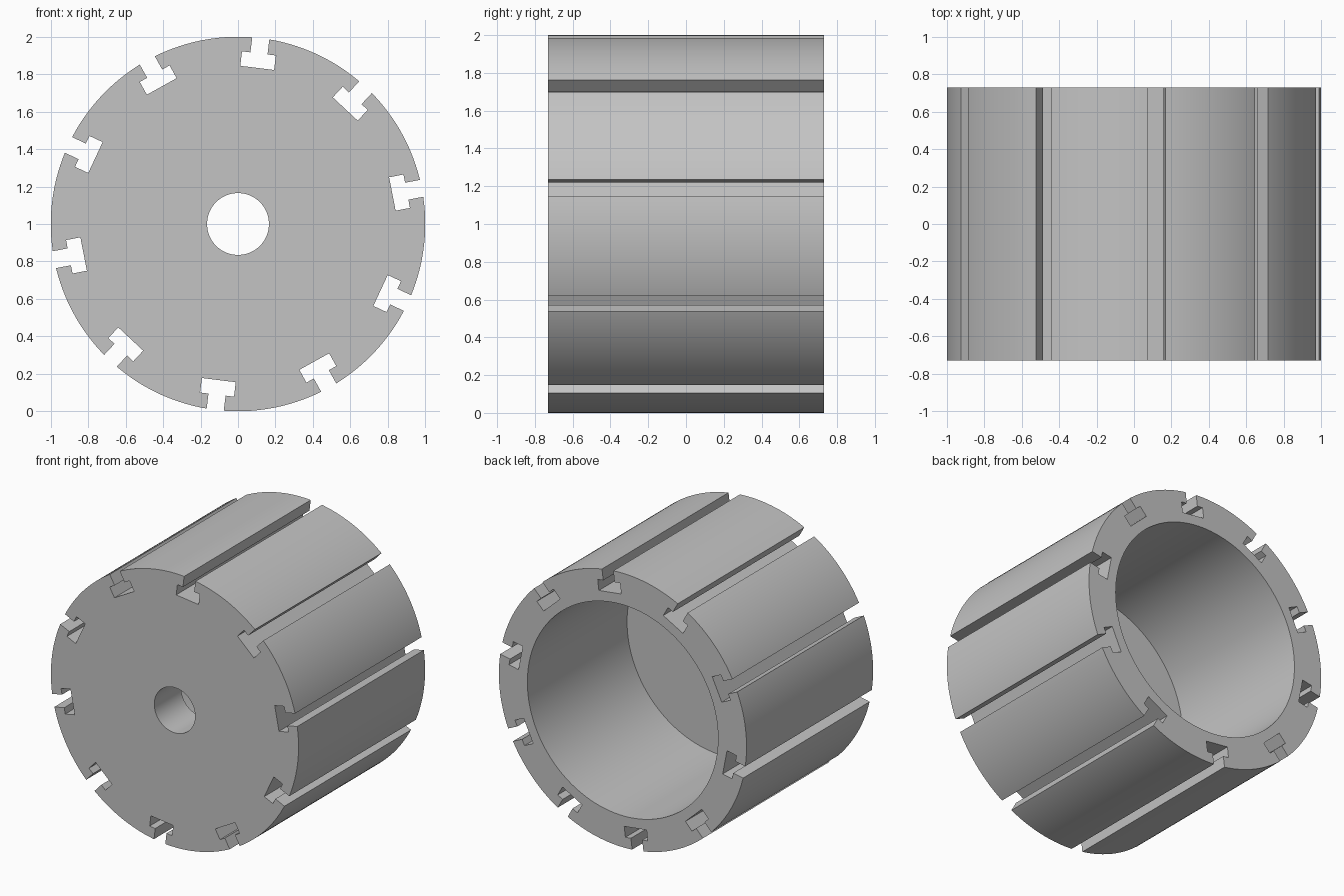
import bpy, bmesh, math
from mathutils import Matrix, Vector

cube = bpy.data.objects.get("Cube")
if cube:
    bpy.data.objects.remove(cube, do_unlink=True)

RADIUS, HALF, CENTRE = 1.0, 0.73, Vector((0, 0, 1))
BORE, HOLE, FLOOR_Y = 0.77, 0.165, -0.42
SLOTS, SLOT_START = 10, math.radians(11)

grey = bpy.data.materials.new("plain grey")
grey.use_nodes = True
colour = (0.55, 0.55, 0.55, 1)
grey.diffuse_color = colour
grey.node_tree.nodes["Principled BSDF"].inputs["Base Color"].default_value = colour


def finish(bm, name):
    bmesh.ops.recalc_face_normals(bm, faces=bm.faces[:])
    mesh = bpy.data.meshes.new(name)
    bm.to_mesh(mesh)
    bm.free()
    mesh.materials.append(grey)
    obj = bpy.data.objects.new(name, mesh)
    obj.location = CENTRE
    bpy.context.collection.objects.link(obj)
    return obj


# Cup body: closed section (radius, y) turned around the y axis
section = [(HOLE, -HALF), (RADIUS, -HALF), (RADIUS, HALF),
           (BORE, HALF), (BORE, FLOOR_Y), (HOLE, FLOOR_Y)]
bm = bmesh.new()
ring = [bm.verts.new((r, y, 0)) for r, y in section]
edges = [bm.edges.new((ring[i - 1], ring[i])) for i in range(len(ring))]
bmesh.ops.spin(bm, geom=ring + edges, cent=(0, 0, 0), axis=(0, 1, 0),
               angle=math.tau, steps=180)
bmesh.ops.remove_doubles(bm, verts=bm.verts[:], dist=0.0001)
body = finish(bm, "slotted_drum")

# T-slot cutters: half profile (radius, half width) mirrored, then repeated
half_t = [(0.84, 0.091), (0.918, 0.091), (0.918, 0.046), (1.1, 0.046)]
outline = half_t + [(r, -w) for r, w in reversed(half_t)]
bm = bmesh.new()
for k in range(SLOTS):
    turn = Matrix.Rotation(-(SLOT_START + k * math.tau / SLOTS), 3, 'Y')
    face = bm.faces.new([bm.verts.new(turn @ Vector((r, -HALF - 0.1, w)))
                         for r, w in outline])
    new = bmesh.ops.extrude_face_region(bm, geom=[face])["geom"]
    bmesh.ops.translate(bm, vec=(0, 2 * HALF + 0.2, 0),
                        verts=[v for v in new if isinstance(v, bmesh.types.BMVert)])
cutter = finish(bm, "slot_cutter")
cutter.hide_render = True

# Cut the slots, then drop the cutter
cut = body.modifiers.new("slots", 'BOOLEAN')
cut.operation, cut.solver, cut.object = 'DIFFERENCE', 'EXACT', cutter
bpy.ops.object.select_all(action='DESELECT')
body.select_set(True)
bpy.context.view_layer.objects.active = body
bpy.ops.object.modifier_apply(modifier=cut.name)
bpy.data.objects.remove(cutter, do_unlink=True)
bpy.ops.object.shade_smooth_by_angle(angle=math.radians(30))
